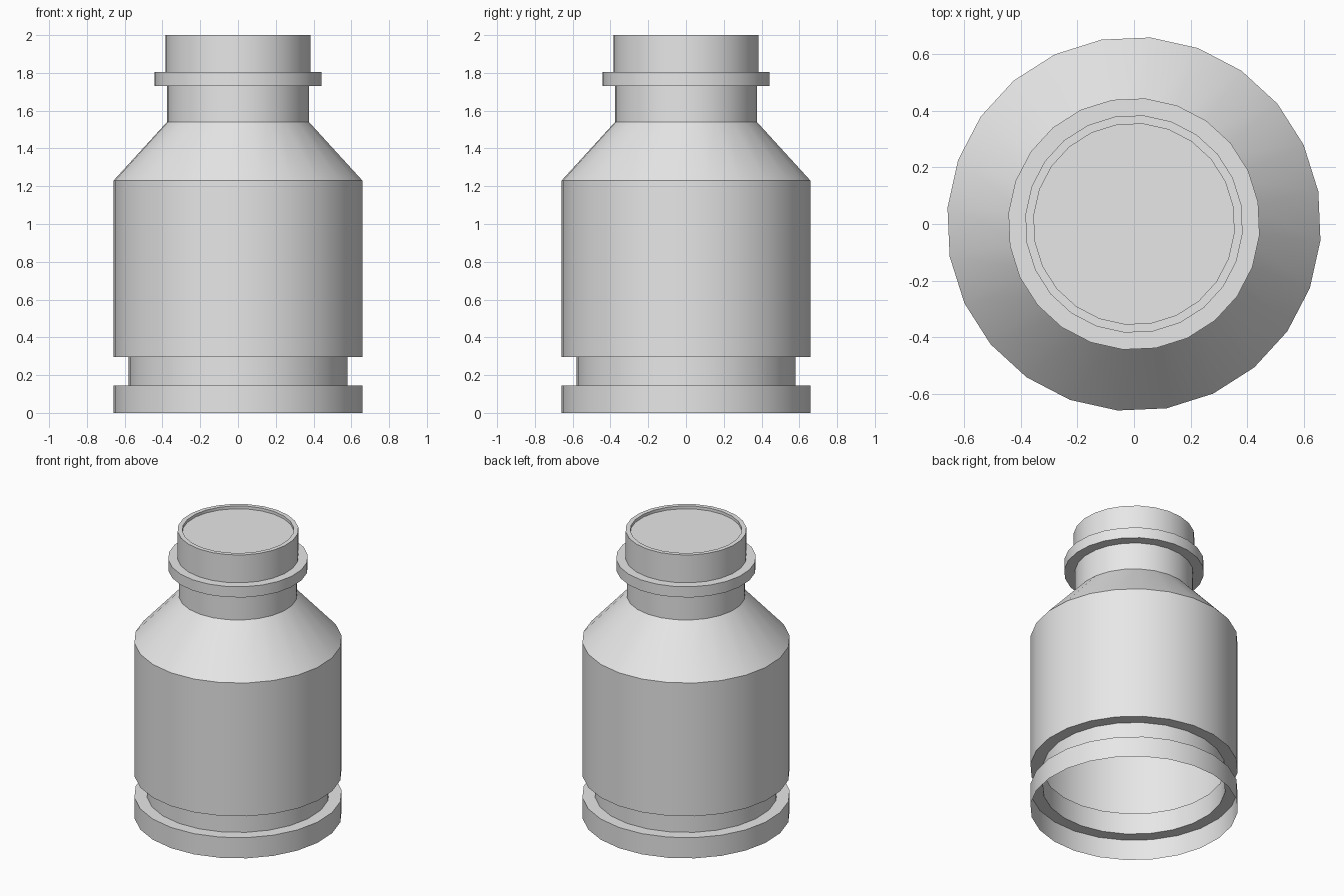
import bpy
import bmesh
import math

cube = bpy.data.objects.get("Cube")
if cube:
    bpy.data.objects.remove(cube, do_unlink=True)

SIDES = 24
TURN = math.radians(10)

grey = bpy.data.materials.new("light grey")
grey.use_nodes = True
grey.diffuse_color = (0.8, 0.8, 0.8, 1)
grey.node_tree.nodes["Principled BSDF"].inputs["Base Color"].default_value = (0.8, 0.8, 0.8, 1)


def lathe(name, profile, close_end=False):
    """Turn a bottom-to-top (radius, z) profile about z; optionally fill the last ring."""
    bm = bmesh.new()
    rings = []
    for r, z in profile:
        angles = [TURN + 2 * math.pi * i / SIDES for i in range(SIDES)]
        rings.append([bm.verts.new((r * math.cos(a), r * math.sin(a), z)) for a in angles])
    for low, high in zip(rings, rings[1:]):
        for i in range(SIDES):
            j = (i + 1) % SIDES
            bm.faces.new((low[i], low[j], high[j], high[i]))
    if close_end:
        bm.faces.new(rings[-1])
    mesh = bpy.data.meshes.new(name)
    bm.to_mesh(mesh)
    bm.free()
    mesh.materials.append(grey)
    obj = bpy.data.objects.new(name, mesh)
    bpy.context.collection.objects.link(obj)
    bpy.ops.object.select_all(action="DESELECT")
    obj.select_set(True)
    bpy.context.view_layer.objects.active = obj
    bpy.ops.object.shade_smooth_by_angle(angle=math.radians(30))
    return obj


# Thin-walled foot, open underneath, with the groove above it
lathe("base_ring", [(0.661, 0), (0.661, 0.145), (0.581, 0.145), (0.581, 0.295)])

# Main body and sloping shoulder
lathe("body", [(0.581, 0.295), (0.661, 0.295), (0.661, 1.23), (0.377, 1.54)])

# Neck with its projecting collar
lathe("neck", [(0.377, 1.54), (0.377, 1.73), (0.445, 1.73), (0.445, 1.805), (0.385, 1.805)])

# Mouth with a narrow rim and a slightly sunken lid
lathe("mouth", [(0.385, 1.805), (0.385, 2.0), (0.355, 2.0), (0.355, 1.98)], close_end=True)
